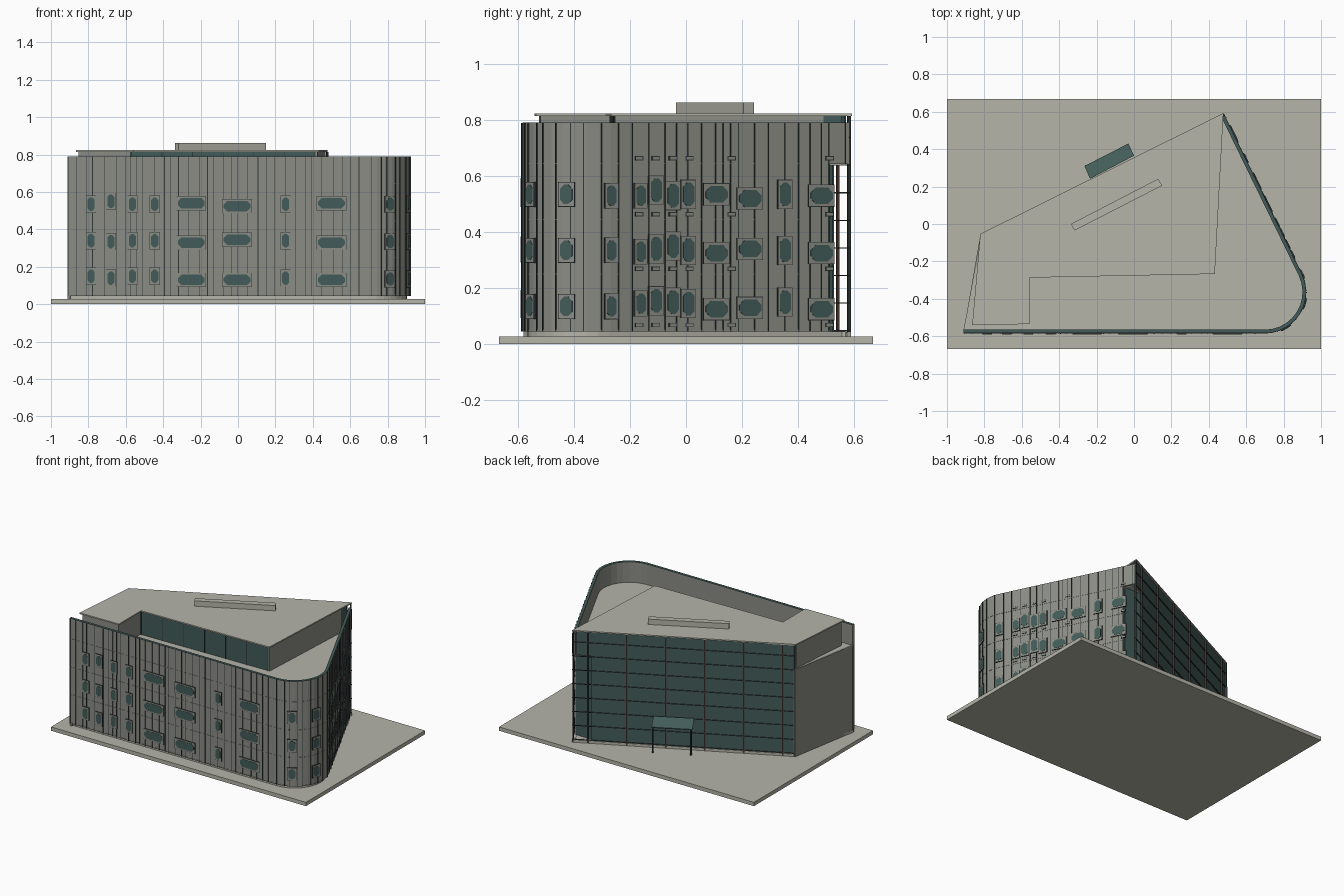
import bpy, bmesh, math, random
from mathutils import Vector

if "Cube" in bpy.data.objects:
    bpy.data.objects.remove(bpy.data.objects["Cube"])

random.seed(4)


def material(name, col):
    m = bpy.data.materials.new(name)
    m.diffuse_color = (*col, 1)
    m.use_nodes = True
    m.node_tree.nodes["Principled BSDF"].inputs["Base Color"].default_value = m.diffuse_color
    return m


STONE = material("pale stone", (0.465, 0.46, 0.40))
CLAD = material("grey cladding", (0.265, 0.265, 0.24))
DARK = material("dark joint", (0.03, 0.042, 0.04))
GLASS = material("teal glass", (0.055, 0.106, 0.10))
BROWN = material("brown post", (0.08, 0.048, 0.034))


def finish(name, bm, mat):
    bmesh.ops.recalc_face_normals(bm, faces=bm.faces)
    me = bpy.data.meshes.new(name)
    bm.to_mesh(me)
    bm.free()
    me.materials.append(mat)
    ob = bpy.data.objects.new(name, me)
    bpy.context.collection.objects.link(ob)
    return ob


def add_prism(bm, pts, z0, z1):
    lo = [bm.verts.new((p[0], p[1], z0)) for p in pts]
    hi = [bm.verts.new((p[0], p[1], z1)) for p in pts]
    n = len(pts)
    bm.faces.new(lo[::-1])
    bm.faces.new(hi)
    for i in range(n):
        j = (i + 1) % n
        bm.faces.new((lo[i], lo[j], hi[j], hi[i]))


def prism(name, pts, z0, z1, mat):
    bm = bmesh.new()
    add_prism(bm, pts, z0, z1)
    return finish(name, bm, mat)


# Facade path: straight front, rounded corner, slanted right side
R, CX, CY, X0 = 0.216, 0.70, -0.364, -0.912
TURN = math.radians(116)
L1, LA, L3 = CX - X0, R * TURN, 0.945
TOTAL = L1 + LA + L3


def frame(s):
    """Point, tangent and outward normal at distance s along the facade."""
    if s <= L1:
        a, p = -math.pi / 2, Vector((X0 + s, CY - R))
    else:
        a = -math.pi / 2 + min((s - L1) / R, TURN)
        p = Vector((CX + R * math.cos(a), CY + R * math.sin(a)))
    n = Vector((math.cos(a), math.sin(a)))
    t = Vector((-n.y, n.x))
    if s > L1 + LA:
        p = p + t * (s - L1 - LA)
    return p, t, n


def path(s0, s1, off):
    mid = [L1 + LA * i / 10 for i in range(11)]
    stations = [s0] + [s for s in mid if s0 < s < s1] + [s1]
    return [frame(s)[0] + frame(s)[2] * off for s in stations]


def ribbon(name, s0, s1, inner, outer, z0, z1, mat):
    bm = bmesh.new()
    a, b = path(s0, s1, outer), path(s0, s1, inner)
    for i in range(len(a) - 1):
        add_prism(bm, [a[i], a[i + 1], b[i + 1], b[i]], z0, z1)
    # remove the hidden walls between neighbouring segments
    bmesh.ops.remove_doubles(bm, verts=bm.verts, dist=1e-5)
    seen = {}
    for f in bm.faces:
        seen.setdefault(frozenset(f.verts), []).append(f)
    bmesh.ops.delete(bm, geom=[f for k in seen.values() if len(k) > 1 for f in k], context='FACES')
    return finish(name, bm, mat)


def plate(bm, s, z, w, h, inner, outer, cut=0.0):
    """Upright plate on the facade, octagonal when cut is set."""
    p, t, n = frame(s)
    x, y = w / 2, h / 2
    if cut:
        out = [(-x + cut, -y), (x - cut, -y), (x, -y + cut), (x, y - cut),
               (x - cut, y), (-x + cut, y), (-x, y - cut), (-x, -y + cut)]
    else:
        out = [(-x, -y), (x, -y), (x, y), (-x, y)]
    rings = []
    for off in (inner, outer):
        q = p + n * off
        rings.append([bm.verts.new((q.x + t.x * u, q.y + t.y * u, z + v)) for u, v in out])
    a, b = rings
    bm.faces.new(b)
    bm.faces.new(a[::-1])
    for i in range(len(out)):
        j = (i + 1) % len(out)
        bm.faces.new((a[i], a[j], b[j], b[i]))


LOW_END = TOTAL - 0.075
FLOORS = (0.05, 0.25, 0.445, 0.645)

# Ground plate
prism("ground_plate", [(-1, -0.667), (1, -0.667), (1, 0.667), (-1, 0.667)], 0, 0.027, STONE)

# Plinth and terrace floor share the building outline
B0, B1 = Vector((0.48, 0.592)), Vector((-0.82, -0.05))
D = (B1 - B0).normalized()
NB = Vector((D.y, -D.x))
LB = (B1 - B0).length
outline = path(0, TOTAL - 0.02, -0.012) + [B0 - NB * 0.02 + D * 0.01, B1 - NB * 0.02]
prism("plinth", outline, 0.027, 0.046, STONE)
prism("terrace_floor", outline, 0.638, 0.645, STONE)

# Curved facade with an inner lining and cap
ribbon("facade_cladding", 0, LOW_END, -0.008, 0.004, 0.045, 0.645, CLAD)
ribbon("upper_cladding", 0, TOTAL, -0.008, 0.004, 0.645, 0.789, CLAD)
ribbon("facade_backing", 0, LOW_END, -0.014, -0.008, 0.045, 0.638, GLASS)
ribbon("parapet_lining", 0, TOTAL, -0.015, -0.008, 0.645, 0.789, CLAD)
ribbon("parapet_cap", 0, TOTAL, -0.015, 0.004, 0.789, 0.791, GLASS)
for i, z in enumerate(FLOORS):
    ribbon(f"floor_joint_{i}", 0, LOW_END if i < 3 else TOTAL, 0.003, 0.0055, z - 0.002, z + 0.002, CLAD)

# Vertical fins at uneven spacing
bm, s = bmesh.new(), 0.004
while s < TOTAL:
    z0 = 0.045 if s < LOW_END else 0.645
    plate(bm, s, (z0 + 0.789) / 2, 0.003, 0.789 - z0, 0.003, 0.008)
    s += random.choice((0.03, 0.045, 0.055, 0.065))
finish("facade_fins", bm, DARK)


def slant(y):
    return TOTAL - (0.58 - y) / 0.899


def bend(deg):
    return L1 + R * math.radians(deg + 90)


# Window columns: distance along facade, width, height, three centre heights
N, W = (0.05, 0.088), (0.155, 0.072)
V, U = (0.056, 0.10), (0.10, 0.075)
columns = [(x - X0, *size, *zs) for x, size, zs in (
    (-0.785, N, (0.15, 0.34, 0.535)), (-0.68, N, (0.14, 0.335, 0.55)),
    (-0.565, N, (0.15, 0.34, 0.535)), (-0.445, N, (0.15, 0.34, 0.535)),
    (-0.25, W, (0.13, 0.33, 0.54)), (-0.005, W, (0.13, 0.345, 0.525)),
    (0.255, N, (0.14, 0.34, 0.535)), (0.50, W, (0.13, 0.33, 0.54)))]
columns += [(bend(a), 0.058, 0.085, 0.135, 0.335, 0.535) for a in (-59.5, -16.4)]
columns += [(slant(y), *size, *zs) for y, size, zs in (
    (-0.27, N, (0.135, 0.335, 0.53)), (-0.165, N, (0.145, 0.33, 0.53)),
    (-0.11, V, (0.155, 0.34, 0.55)), (-0.05, V, (0.15, 0.35, 0.53)),
    (0.005, V, (0.145, 0.335, 0.535)), (0.105, U, (0.125, 0.325, 0.535)),
    (0.225, U, (0.13, 0.34, 0.52)), (0.35, V, (0.15, 0.335, 0.535)),
    (0.48, U, (0.125, 0.325, 0.53)))]
rims, frames, panes = bmesh.new(), bmesh.new(), bmesh.new()
for s, w, h, *levels in columns:
    for z in levels:
        plate(rims, s, z, w + 0.004, h + 0.004, 0, 0.0085)
        plate(frames, s, z, w, h, 0, 0.010)
        plate(panes, s, z, w - 0.012, h - 0.016, 0.006, 0.0115, min(w, h) * 0.26)
# Small vents above each floor line
for y in (-0.17, -0.11, -0.05, 0.01, 0.16, 0.51):
    for z in FLOORS:
        plate(rims, slant(y), z + 0.019, 0.032, 0.015, 0, 0.007)
        plate(frames, slant(y), z + 0.019, 0.026, 0.010, 0, 0.0085)
finish("window_rims", rims, DARK)
finish("window_frames", frames, CLAD)
finish("window_panes", panes, GLASS)


# Rear curtain wall
def bar(bm, t0, t1, inner, outer, z0, z1):
    a, b = B0 + D * LB * t0, B0 + D * LB * t1
    add_prism(bm, [a + NB * inner, b + NB * inner, b + NB * outer, a + NB * outer], z0, z1)


glass, grid, posts, sill = (bmesh.new() for _ in range(4))
bar(glass, 0.085, 1, -0.016, -0.010, 0.046, 0.645)
bar(glass, 0.02, 1, -0.016, -0.010, 0.645, 0.815)
for i in range(8):
    z = 0.048 + i * 0.0985
    bar(grid, 0, 1, -0.010, -0.004, z - 0.002, z + 0.002)
for t in (0.004, 0.996):
    bar(grid, t - 0.003, t + 0.003, -0.014, -0.002, 0.03, 0.815)
for t in (0.07, 0.245, 0.42, 0.595, 0.77, 0.945):
    bar(posts, t - 0.0028, t + 0.0028, -0.012, -0.001, 0.03, 0.815)
bar(sill, 0, 1, -0.02, -0.004, 0.027, 0.044)
finish("curtain_glass", glass, GLASS)
finish("curtain_grid", grid, DARK)
finish("curtain_posts", posts, BROWN)
finish("curtain_sill", sill, STONE)

# Glazed return closing the open corner bay
prism("corner_return", [(0.505, 0.508), (0.505, 0.514), (0.345, 0.514), (0.345, 0.508)], 0.046, 0.638, GLASS)

# Blank left wall
prism("left_wall", [(-0.82, -0.05), (-0.912, -0.58), (-0.897, -0.58), (-0.805, -0.05)], 0.027, 0.645, CLAD)

# Penthouse walls
prism("penthouse_wing", [(-0.815, -0.073), (-0.852, -0.525), (-0.575, -0.52), (-0.575, -0.27), (-0.575, 0.03)],
      0.645, 0.815, CLAD)
prism("penthouse_glazing", [(-0.575, -0.27), (0.42, -0.252), (0.42, -0.242), (-0.575, -0.26)], 0.645, 0.815, GLASS)
prism("penthouse_east_wall", [(0.415, -0.253), (0.425, -0.253), (0.464, 0.49), (0.454, 0.49)], 0.645, 0.815, CLAD)
prism("penthouse_east_glazing", [(0.454, 0.49), (0.464, 0.49), (0.467, 0.555), (0.457, 0.555)], 0.645, 0.815, GLASS)
bm = bmesh.new()
for i in range(7):
    x = -0.57 + i * 0.1635
    y = -0.27 + (x + 0.575) * 0.018
    add_prism(bm, [(x - 0.002, y - 0.003), (x + 0.002, y - 0.003), (x + 0.002, y), (x - 0.002, y)], 0.645, 0.815)
finish("penthouse_mullions", bm, DARK)

# Roof plate and rooftop box
prism("roof_plate", [(-0.822, -0.053), (-0.865, -0.54), (-0.56, -0.535), (-0.56, -0.287),
                     (0.432, -0.267), (0.478, 0.593)], 0.815, 0.824, STONE)
prism("rooftop_box", [(-0.338, 0.0), (-0.318, -0.035), (0.15, 0.205), (0.13, 0.242)], 0.824, 0.862, STONE)

# Entrance canopy rising toward the glass, on two slim outer posts
canopy = [Vector(p) for p in ((-0.265, 0.31), (-0.235, 0.242), (0.0, 0.365), (-0.03, 0.43))]
bm = bmesh.new()
add_prism(bm, canopy, 0.205, 0.211)
for v in bm.verts:
    if (v.co.xy - B0).dot(NB) < 0.04:
        v.co.z += 0.045
finish("entrance_canopy", bm, GLASS)
bm = bmesh.new()
mid = sum(canopy, Vector((0, 0))) / 4
for c in (canopy[0], canopy[3]):
    p = c.lerp(mid, 0.06)
    add_prism(bm, [p + Vector(v) * 0.004 for v in ((-1, -1), (1, -1), (1, 1), (-1, 1))], 0.027, 0.207)
finish("canopy_posts", bm, DARK)
